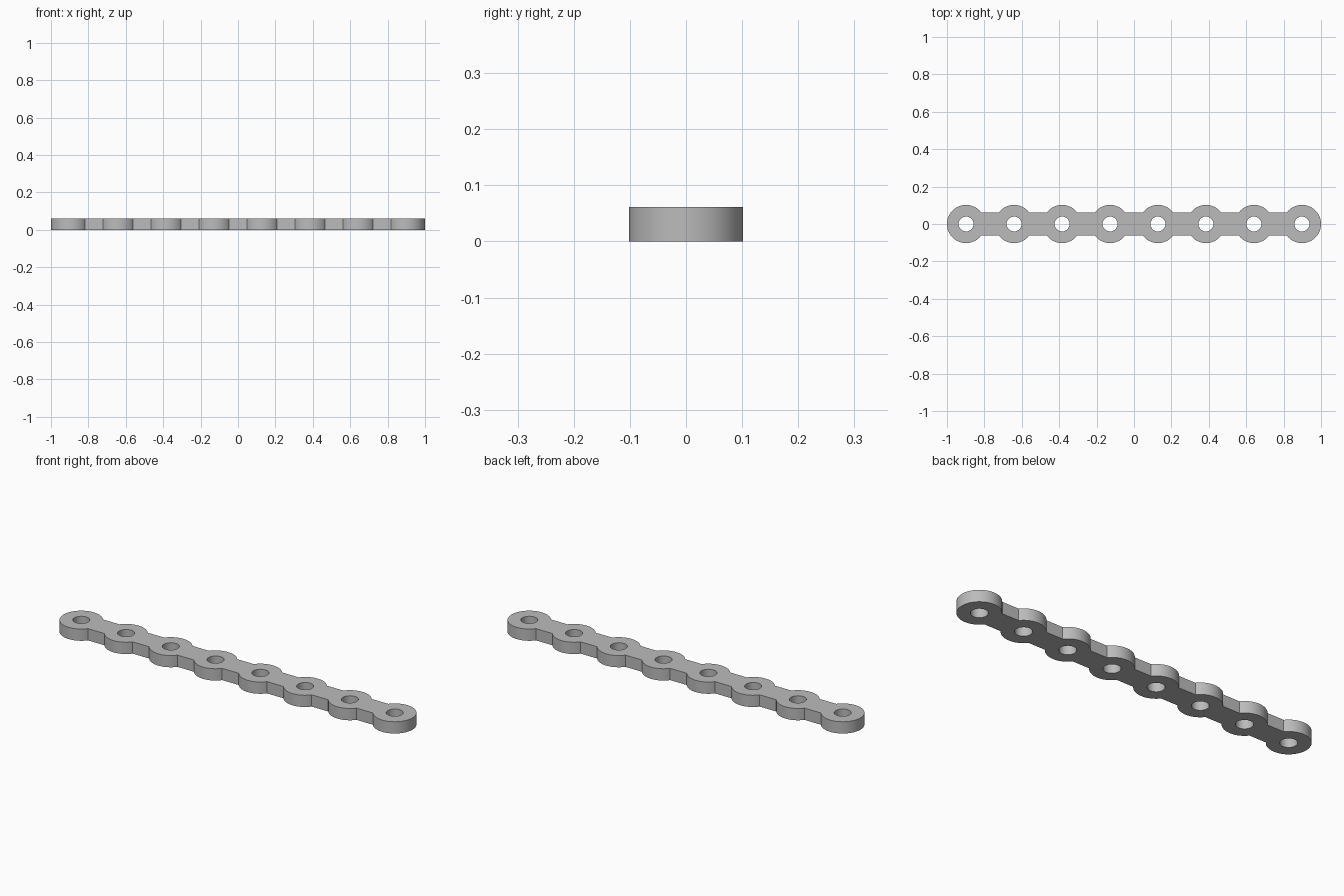
import bpy
import bmesh
from math import asin, cos, sin, pi

cube = bpy.data.objects.get("Cube")
if cube:
    bpy.data.objects.remove(cube, do_unlink=True)

COUNT = 8            # number of eyelets
RADIUS = 0.102       # eyelet outer radius
HOLE = 0.04          # hole radius
WEB = 0.062          # half width of the connecting web
HEIGHT = 0.061
SPAN = 1 - RADIUS
centres = [-SPAN + 2 * SPAN * i / (COUNT - 1) for i in range(COUNT)]


def arc(cx, radius, start, end, steps):
    """Points on a circular arc, both ends included."""
    angles = [start + (end - start) * i / steps for i in range(steps + 1)]
    return [(cx + radius * cos(a), radius * sin(a)) for a in angles]


def add_loop(bm, points):
    """Closed loop of edges on the ground plane."""
    verts = [bm.verts.new((x, y, 0)) for x, y in points]
    return [bm.edges.new((v, verts[i - 1])) for i, v in enumerate(verts)]


# Scalloped outline: front edge left to right, then its mirror image back
neck = asin(WEB / RADIUS)
front = []
for i, cx in enumerate(centres):
    start = pi if i == 0 else pi + neck
    end = 2 * pi if i == COUNT - 1 else 2 * pi - neck
    front += arc(cx, RADIUS, start, end, 24)
back = [(x, -y) for x, y in reversed(front[1:-1])]

bm = bmesh.new()
edges = add_loop(bm, front + back)

# Round holes through each eyelet
for cx in centres:
    edges += add_loop(bm, arc(cx, HOLE, 0, 2 * pi, 40)[:-1])

# Fill the flat plate and raise it to full thickness
bmesh.ops.triangle_fill(bm, use_beauty=True, use_dissolve=False, edges=edges)
result = bmesh.ops.extrude_face_region(bm, geom=bm.faces[:], use_keep_orig=True)
top = [g for g in result["geom"] if isinstance(g, bmesh.types.BMVert)]
bmesh.ops.translate(bm, verts=top, vec=(0, 0, HEIGHT))
bmesh.ops.recalc_face_normals(bm, faces=bm.faces[:])

mesh = bpy.data.meshes.new("perforated_strip")
bm.to_mesh(mesh)
bm.free()
strip = bpy.data.objects.new("perforated_strip", mesh)
bpy.context.collection.objects.link(strip)

# Plain grey finish
grey = bpy.data.materials.new("light_grey")
grey.use_nodes = True
colour = (0.5, 0.5, 0.5, 1)
grey.diffuse_color = colour
grey.node_tree.nodes["Principled BSDF"].inputs["Base Color"].default_value = colour
mesh.materials.append(grey)

# Smooth round walls, sharp rims and neck corners
bpy.ops.object.select_all(action="DESELECT")
strip.select_set(True)
bpy.context.view_layer.objects.active = strip
bpy.ops.object.shade_smooth_by_angle(angle=pi / 6)
